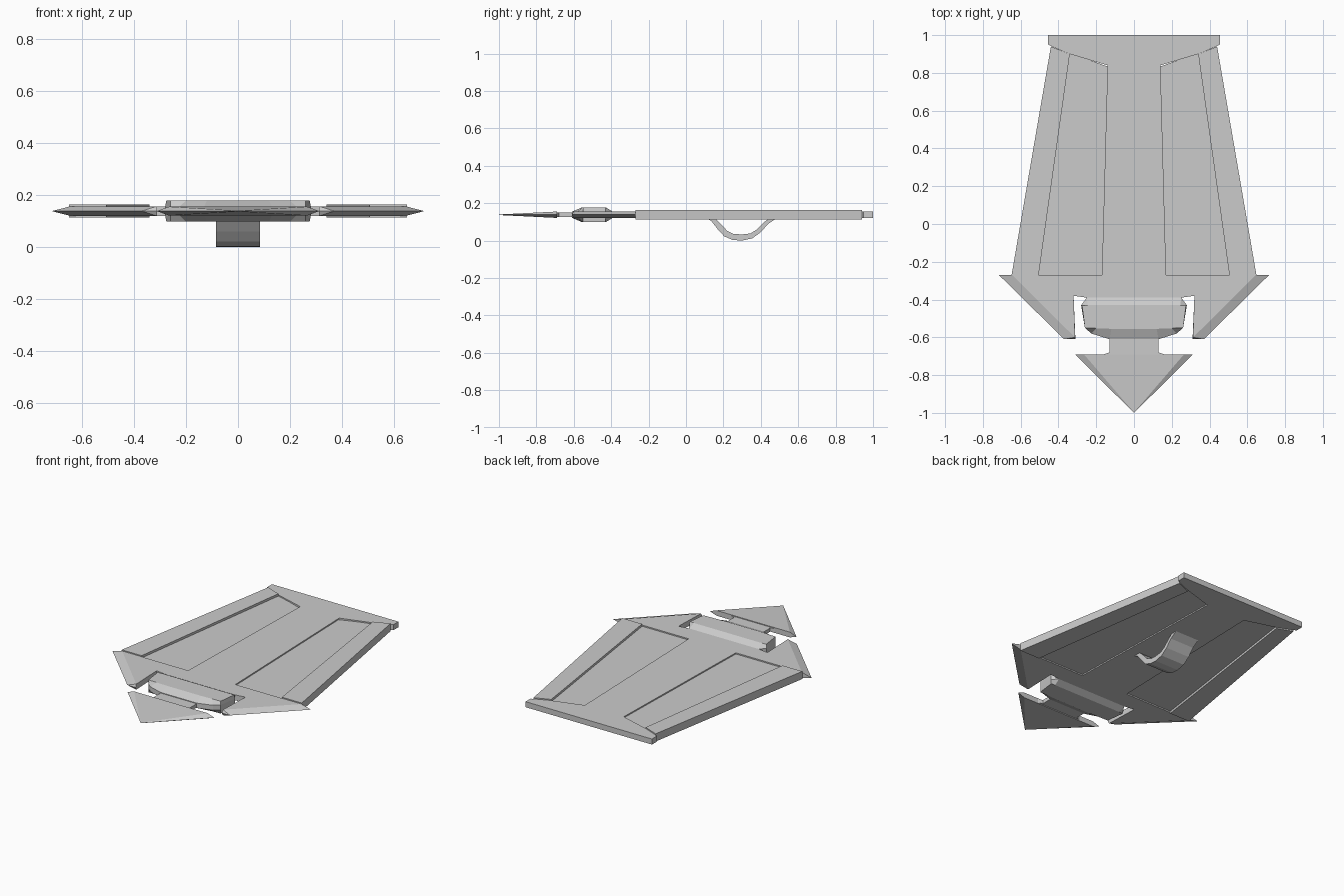
import bpy

if "Cube" in bpy.data.objects:
    bpy.data.objects.remove(bpy.data.objects["Cube"])

MID = 0.138  # mid-plane height of the flat body


def loft(name, rings, mirror=False):
    """Skin stacked rings of 3D points, capping both ends."""
    n = len(rings[0])
    verts = [p for ring in rings for p in ring]
    faces = [list(range(n))[::-1], [(len(rings) - 1) * n + i for i in range(n)]]
    for r in range(len(rings) - 1):
        for i in range(n):
            j = (i + 1) % n
            faces.append([r * n + i, r * n + j, (r + 1) * n + j, (r + 1) * n + i])
    mesh = bpy.data.meshes.new(name)
    mesh.from_pydata(verts, [], faces)
    import bmesh
    bm = bmesh.new()
    bm.from_mesh(mesh)
    bmesh.ops.remove_doubles(bm, verts=bm.verts, dist=1e-5)
    bmesh.ops.recalc_face_normals(bm, faces=bm.faces)
    bm.to_mesh(mesh)
    bm.free()
    obj = bpy.data.objects.new(name, mesh)
    bpy.context.collection.objects.link(obj)
    if mirror:
        mod = obj.modifiers.new("mirror", 'MIRROR')
        mod.use_mirror_merge = False
    return obj


def at(outline, z):
    return [(x, y, z) for x, y in outline]


def slab(name, outline, half, mirror=False):
    return loft(name, [at(outline, MID - half), at(outline, MID + half)], mirror)


def both(half_outline):
    """Complete a symmetric outline from its right half."""
    return half_outline + [(-x, y) for x, y in reversed(half_outline)]


# Central plate with the squared back end
slab("center_plate", both([
    (0.455, 1.0), (0.455, 0.95), (0.435, 0.94), (0.34, 0.90), (0.14, 0.84),
    (0.17, -0.27), (0.40, -0.27), (0.32, -0.38), (0.25, -0.39)]), 0.018)

# Recessed side panels and the raised rims outside them
slab("recessed_panel", [(0.13, 0.83), (0.35, 0.91), (0.515, -0.27), (0.16, -0.27)], 0.010, True)
slab("side_rim", [(0.34, 0.90), (0.44, 0.94), (0.648, -0.27), (0.505, -0.27)], 0.025, True)

# Angled front blades, sharpened along the outer edge
edge = [(0.715, -0.27), (0.37, -0.61), (0.31, -0.61), (0.32, -0.38), (0.32, -0.27)]
ridge = [(0.645, -0.27), (0.313, -0.60), (0.312, -0.60), (0.32, -0.38), (0.32, -0.27)]
loft("front_blade", [at(ridge, MID - 0.018), at(edge, MID), at(ridge, MID + 0.018)], True)

# Chamfered hub behind the tip
hub = both([(0.25, -0.39), (0.28, -0.43), (0.26, -0.55), (0.225, -0.58), (0.13, -0.61)])
hub_top = both([(0.245, -0.43), (0.275, -0.432), (0.26, -0.55), (0.20, -0.552), (0.12, -0.555)])
loft("hub", [at(hub_top, MID - 0.04), at(hub, MID - 0.016),
             at(hub, MID + 0.016), at(hub_top, MID + 0.04)])

# Neck with a small flare where it meets the tip
slab("neck", both([(0.13, -0.60), (0.13, -0.68), (0.165, -0.692)]), 0.012)

# Arrowhead tip tapering to a point
tip = [(-0.312, -0.69, MID), (0, -1.0, MID), (0.312, -0.69, MID)]


def tip_face(h):
    return [(-0.265, -0.69, MID + h), (0, -0.998, MID + h * 0.1), (0.265, -0.69, MID + h)]


loft("arrow_tip", [tip_face(-0.017), tip, tip_face(0.017)])

# Curved grip strap underneath
outer = [(0.10, 0.122), (0.135, 0.105), (0.17, 0.06), (0.205, 0.022), (0.25, 0.003), (0.30, 0.0),
         (0.355, 0.012), (0.40, 0.045), (0.44, 0.09), (0.49, 0.122)]
inner = [(0.45, 0.122), (0.42, 0.10), (0.38, 0.06), (0.345, 0.038), (0.30, 0.033), (0.255, 0.035),
         (0.22, 0.052), (0.19, 0.085), (0.165, 0.11), (0.15, 0.122)]
loft("grip", [[(x, y, z) for y, z in outer + inner] for x in (-0.085, 0.085)])
